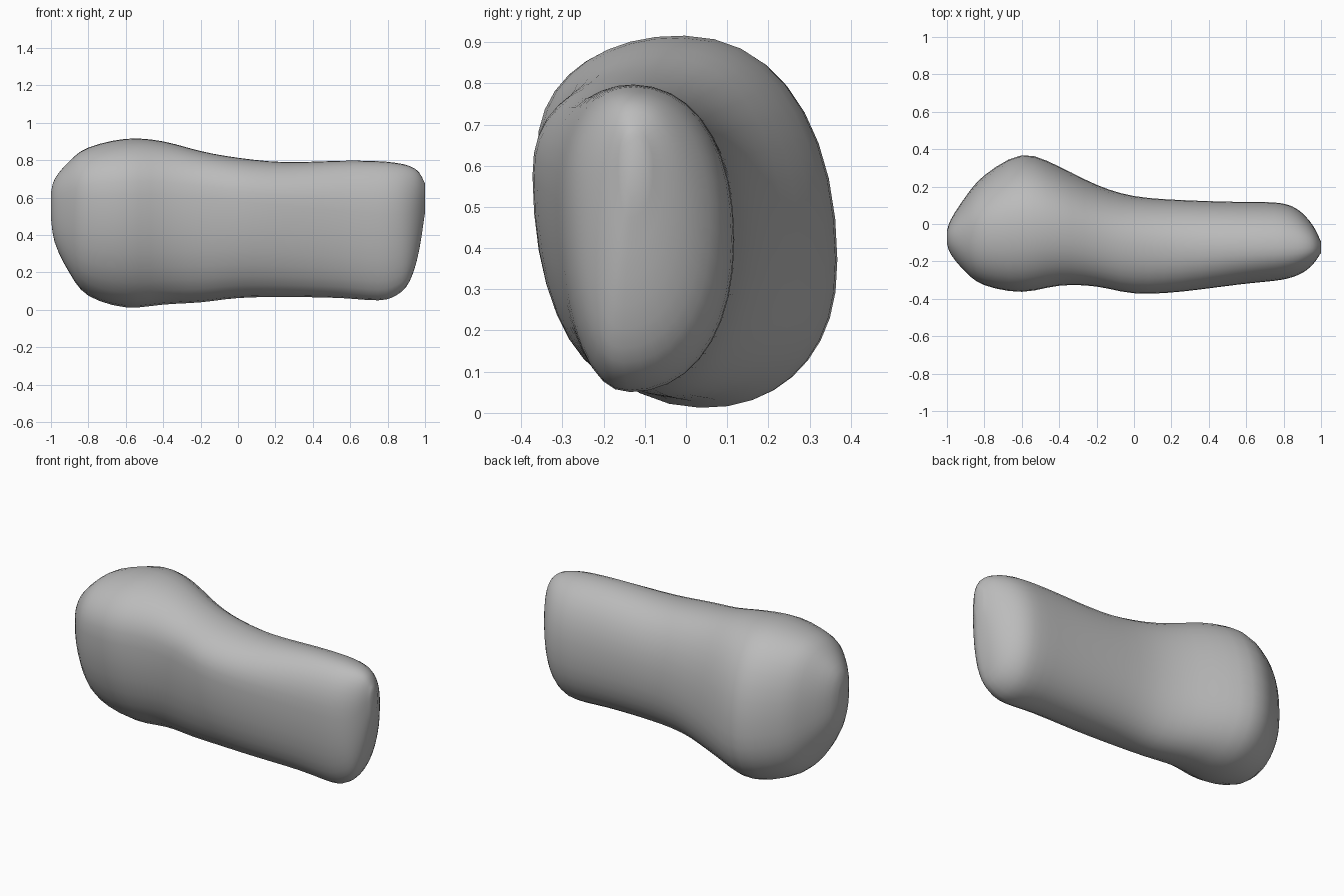
import bpy, bmesh
from math import cos, sin, pi, copysign

if "Cube" in bpy.data.objects:
    bpy.data.objects.remove(bpy.data.objects["Cube"])

SIDES, STEPS, POWER = 36, 3, 2.2

# Stations: x, z low, z high, y front, y back, z of widest front, z of widest back, y of crest, y of keel
STATIONS = [
    (-1.0, .50, .62, -.10, -.04, .57, .55, -.07, -.07),
    (-.98, .36, .70, -.16, .02, .57, .50, -.07, -.07),
    (-.90, .19, .80, -.26, .15, .60, .43, -.06, -.05),
    (-.80, .07, .87, -.33, .26, .62, .39, -.03, 0),
    (-.60, .005, .92, -.37, .38, .63, .36, 0, .04),
    (-.40, .025, .905, -.33, .31, .63, .37, -.02, .02),
    (-.20, .035, .85, -.335, .21, .62, .39, -.07, -.04),
    (0, .06, .815, -.375, .15, .60, .41, -.11, -.09),
    (.25, .065, .79, -.365, .13, .57, .42, -.13, -.12),
    (.55, .06, .80, -.325, .12, .54, .42, -.13, -.13),
    (.75, .045, .797, -.305, .118, .52, .42, -.13, -.14),
    (.85, .075, .787, -.285, .095, .52, .43, -.13, -.15),
    (.92, .15, .77, -.25, .04, .52, .47, -.13, -.16),
    (.97, .32, .735, -.20, -.03, .57, .55, -.13, -.15),
    (1.0, .54, .67, -.15, -.10, .62, .61, -.13, -.13),
]


def blend(a, b, c, d, t):
    """Smooth curve through b and c."""
    return .5 * (2*b + (c - a)*t + (2*a - 5*b + 4*c - d)*t*t + (3*b - a - 3*c + d)*t**3)


def soft(v):
    return copysign(abs(v) ** (2 / POWER), v)


def ring(bm, s):
    """Lopsided oval section, each quarter with its own radii."""
    x, low, high, front, back, zf, zb, crest, keel = s
    verts = []
    for i in range(SIDES):
        c, k = soft(cos(2*pi*i/SIDES)), soft(sin(2*pi*i/SIDES))
        mid_y = crest if k >= 0 else keel
        mid_z, edge = (zb, back) if c >= 0 else (zf, front)
        y = mid_y + abs(c) * (edge - mid_y)
        z = mid_z + abs(k) * ((high if k >= 0 else low) - mid_z)
        verts.append(bm.verts.new((x, y, z)))
    return verts


# Stone body lofted along its length
bm = bmesh.new()
rings = []
last = len(STATIONS) - 1
for n in range(last):
    four = [STATIONS[min(max(n + o, 0), last)] for o in (-1, 0, 1, 2)]
    for step in range(STEPS):
        rings.append(ring(bm, [blend(*v, step / STEPS) for v in zip(*four)]))
rings.append(ring(bm, STATIONS[-1]))
for a, b in zip(rings, rings[1:]):
    for i in range(SIDES):
        j = (i + 1) % SIDES
        bm.faces.new((a[i], a[j], b[j], b[i]))
bm.faces.new(rings[0])
bm.faces.new(rings[-1])

# Ease the seams between the section quarters
for _ in range(3):
    bmesh.ops.smooth_vert(bm, verts=bm.verts, factor=.4,
                          use_axis_x=False, use_axis_y=True, use_axis_z=True)
bmesh.ops.recalc_face_normals(bm, faces=bm.faces)
mesh = bpy.data.meshes.new("stone")
bm.to_mesh(mesh)
bm.free()
for face in mesh.polygons:
    face.use_smooth = True

grey = bpy.data.materials.new("stone grey")
grey.use_nodes = True
color = (.5, .5, .5, 1)
grey.diffuse_color = color
grey.node_tree.nodes["Principled BSDF"].inputs["Base Color"].default_value = color
mesh.materials.append(grey)
stone = bpy.data.objects.new("stone", mesh)
bpy.context.collection.objects.link(stone)
